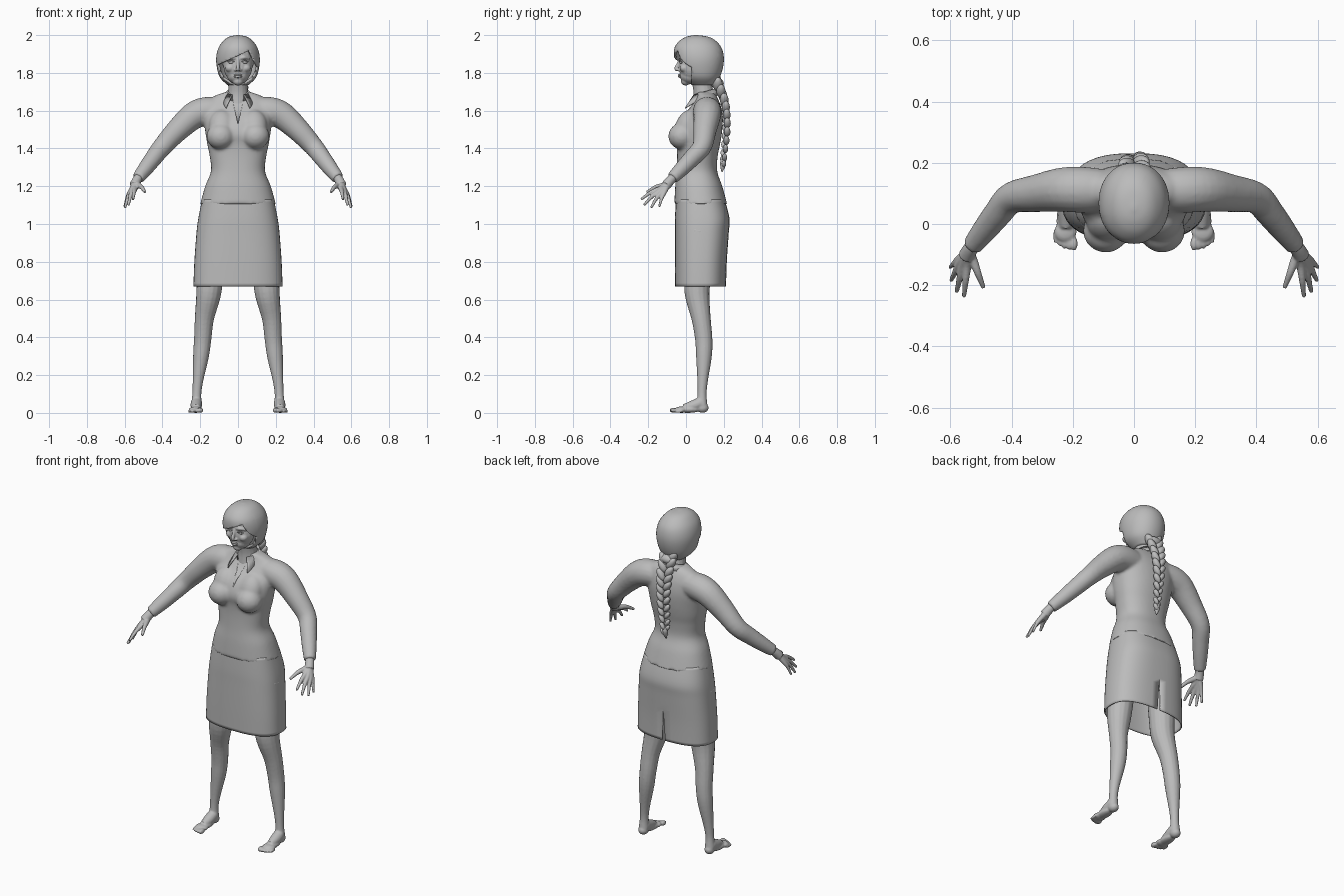
import bpy, bmesh, math
from mathutils import Vector, Matrix

cube = bpy.data.objects.get("Cube")
if cube:
    bpy.data.objects.remove(cube)

grey = bpy.data.materials.new("plain_grey")
grey.use_nodes = True
COLOUR = (0.5, 0.5, 0.5, 1)
grey.diffuse_color = COLOUR
grey.node_tree.nodes["Principled BSDF"].inputs["Base Color"].default_value = COLOUR


# ---------- helpers ----------
def spline(rows, steps):
    """Catmull-Rom through equal-length tuples."""
    out = []
    for i in range(len(rows) - 1):
        a, b, c, d = (rows[min(max(i + k, 0), len(rows) - 1)] for k in (-1, 0, 1, 2))
        for s in range(steps):
            t = s / steps
            out.append([0.5 * (2 * q + (r - p) * t + (2 * p - 5 * q + 4 * r - w) * t * t
                               + (3 * q - p - 3 * r + w) * t ** 3)
                        for p, q, r, w in zip(a, b, c, d)])
    return out + [list(rows[-1])]


def skin(bm, rings, closed=True, caps=True):
    vs = [[bm.verts.new(p) for p in ring] for ring in rings]
    n = len(vs[0])
    for lo, hi in zip(vs, vs[1:]):
        for j in range(n if closed else n - 1):
            k = (j + 1) % n
            bm.faces.new((lo[j], lo[k], hi[k], hi[j]))
    if caps:
        bm.faces.new(vs[0][::-1])
        bm.faces.new(vs[-1])


def loft(bm, rows, steps=5, sides=48, power=2.3, caps=True):
    """Stacked rounded sections: (z, half width, front y, back y)."""
    rings = []
    for z, w, f, b in spline(rows, steps):
        ring = []
        for j in range(sides):
            a = math.tau * j / sides
            c, s = math.cos(a), math.sin(a)
            ring.append((math.copysign(abs(c) ** (2 / power), c) * w,
                         (f + b) / 2 + math.copysign(abs(s) ** (2 / power), s) * (b - f) / 2, z))
        rings.append(ring)
    skin(bm, rings, caps=caps)


def tube(bm, rows, side=1, steps=4, sides=16):
    """Round limb through (x, y, z, radius)."""
    pts = spline([(side * x, y, z, r) for x, y, z, r in rows], steps)
    rings = []
    ref = Vector((0.3, 1, 0.2))
    for i, p in enumerate(pts):
        t = Vector(pts[min(i + 1, len(pts) - 1)][:3]) - Vector(pts[max(i - 1, 0)][:3])
        u = t.cross(ref).normalized()
        ref = u.cross(t).normalized()
        rings.append([Vector(p[:3]) + (u * math.cos(a) + ref * math.sin(a)) * p[3]
                      for a in (math.tau * j / sides for j in range(sides))])
    skin(bm, rings)


def blob(bm, loc, radii, rot=(0, "Y")):
    m = Matrix.Translation(loc) @ Matrix.Rotation(rot[0], 4, rot[1]) @ Matrix.Diagonal((*radii, 1))
    bmesh.ops.create_uvsphere(bm, u_segments=20, v_segments=12, radius=1, matrix=m)


def finish(name, bm, voxel=0, smooth=0, mirror=False, thick=0):
    bmesh.ops.recalc_face_normals(bm, faces=bm.faces)
    for f in bm.faces:
        f.smooth = True
    mesh = bpy.data.meshes.new(name)
    bm.to_mesh(mesh)
    bm.free()
    mesh.materials.append(grey)
    ob = bpy.data.objects.new(name, mesh)
    bpy.context.collection.objects.link(ob)
    if voxel:
        m = ob.modifiers.new("merge", "REMESH")
        m.mode, m.voxel_size, m.use_smooth_shade = "VOXEL", voxel, True
    if smooth:
        m = ob.modifiers.new("soften", "SMOOTH")
        m.factor, m.iterations = 0.5, smooth
    if mirror:
        ob.modifiers.new("mirror", "MIRROR").use_mirror_merge = False
    if thick:
        m = ob.modifiers.new("thickness", "SOLIDIFY")
        m.thickness = thick
    return ob


# ---------- blouse: torso, bust and sleeves ----------
bm = bmesh.new()
loft(bm, [(1.105, .2, -.062, .218), (1.2, .174, -.057, .192), (1.28, .143, -.05, .165),
          (1.36, .15, -.047, .168), (1.42, .162, -.05, .18), (1.48, .172, -.06, .19),
          (1.55, .18, -.035, .195), (1.61, .18, .015, .188), (1.65, .165, .045, .175),
          (1.68, .12, .058, .16), (1.7, .062, .05, .145)])
for s in (1, -1):
    blob(bm, (s * .092, -.022, 1.465), (.075, .072, .07))
    blob(bm, (s * .085, .005, 1.52), (.07, .06, .09), (-.4, "X"))
    tube(bm, [(.1, .11, 1.6, .07), (.17, .112, 1.597, .076), (.235, .112, 1.573, .073),
              (.32, .1, 1.497, .062), (.4, .085, 1.41, .052), (.445, .035, 1.352, .047),
              (.49, -.022, 1.293, .041), (.53, -.073, 1.242, .033)], s)
blouse = finish("blouse", bm, .009, 5)

# ---------- neckline opening ----------
bm = bmesh.new()
tri = [Vector((0, -.045, 1.53)), Vector((.035, .055, 1.69)), Vector((-.035, .055, 1.69))]
normal = Vector((0, -.85, .53))
skin(bm, [[p + normal * d for p in tri] for d in (-.012, .06)])
cutter = finish("neckline_cutter", bm)
cutter.hide_render = True
cutter.hide_viewport = True
cutter.display_type = "WIRE"
cut = blouse.modifiers.new("neckline", "BOOLEAN")
cut.operation, cut.object, cut.solver = "DIFFERENCE", cutter, "EXACT"

# ---------- collar ----------
bm = bmesh.new()
rows = [[], [], []]
for i in range(33):
    t = i / 16 - 1
    a = math.pi / 2 + t * 2.65
    front = (1 - math.sin(a)) / 2
    point = max(0, abs(t) - .7) / .3
    for row, (r, dz) in zip(rows, ((.058, -.015), (.062, .018), (.078 + .012 * point, -.018 - .035 * point))):
        spread = .022 * point if r > .07 else 0
        x = math.cos(a) * r
        rows[rows.index(row)].append((x + math.copysign(spread, x), .095 + math.sin(a) * r
                                      - spread, 1.7 - .035 * front + dz))
skin(bm, rows, closed=False, caps=False)
finish("collar", bm, thick=.005)

# ---------- skirt with back slit ----------
bm = bmesh.new()
loft(bm, [(.67, .236, -.057, .212), (.8, .231, -.058, .216), (.95, .22, -.058, .226),
          (1.03, .21, -.058, .23), (1.13, .19, -.054, .205)], power=2.6, caps=False)
slit = [e for e in bm.edges if all(abs(v.co.x) < .001 and v.co.y > .1 and v.co.z < .87 for v in e.verts)]
bmesh.ops.split_edges(bm, edges=slit)
for v in bm.verts:
    if abs(v.co.x) < .001 and v.co.y > .1 and v.co.z < .85:
        v.co.x += math.copysign((.87 - v.co.z) * .05, v.link_faces[0].calc_center_median().x)
finish("skirt", bm, thick=.006)

# ---------- bare legs and feet ----------
bm = bmesh.new()
tube(bm, [(.135, .07, .97, .085), (.148, .06, .72, .071), (.157, .06, .62, .065), (.178, .08, .5, .051),
          (.187, .094, .39, .046), (.196, .095, .3, .042), (.212, .088, .17, .028),
          (.218, .085, .1, .024), (.22, .085, .04, .029)])
tube(bm, [(.22, .08, .055, .03), (.221, .04, .038, .03), (.222, -.01, .024, .022)])
blob(bm, (.22, .088, .027), (.028, .032, .027))
blob(bm, (.222, .01, .018), (.032, .07, .018))
blob(bm, (.224, -.025, .017), (.037, .035, .017))
for k in range(5):
    size = .014 - .0016 * k
    blob(bm, (.196 + .0155 * k, -.064 + .003 * k * k / 2, size), (size * .85, .024, size))
finish("legs", bm, .005, 3, True)

# ---------- hands ----------
bm = bmesh.new()
tube(bm, [(.515, -.055, 1.26, .024), (.535, -.082, 1.232, .025), (.548, -.105, 1.205, .027)])
fingers = [((.545, -.135, 1.188), (.556, -.238, 1.13), .0105), ((.56, -.135, 1.178), (.58, -.222, 1.1), .0105),
           ((.57, -.127, 1.17), (.598, -.185, 1.086), .01), ((.574, -.115, 1.166), (.602, -.142, 1.09), .009),
           ((.528, -.115, 1.205), (.492, -.208, 1.168), .0115)]
for root, tip, r in fingers:
    mid = [(a + b) / 2 for a, b in zip(root, tip)]
    mid[2] += .008
    tube(bm, [(.542, -.095, 1.215, .018), (*root, r * 1.35), (*mid, r), (*tip, r * .65)])
finish("hands", bm, .004, 2, True)

# ---------- head and neck ----------
bm = bmesh.new()
tube(bm, [(0, .1, 1.6, .07), (0, .095, 1.68, .056), (0, .085, 1.74, .051), (0, .07, 1.82, .055)])
blob(bm, (0, .075, 1.885), (.092, .112, .1))
blob(bm, (0, .03, 1.835), (.077, .068, .09))
blob(bm, (0, .025, 1.785), (.058, .058, .045))
blob(bm, (0, -.002, 1.755), (.028, .025, .022))
blob(bm, (0, -.014, 1.787), (.03, .022, .018))
tube(bm, [(0, -.032, 1.872, .008), (0, -.041, 1.85, .008), (0, -.052, 1.825, .01), (0, -.047, 1.812, .009)])
for s in (1, -1):
    blob(bm, (s * .012, -.037, 1.815), (.009, .011, .007))
    blob(bm, (s * .042, -.008, 1.825), (.026, .026, .022))
    tube(bm, [(.012, -.032, 1.876, .006), (.035, -.03, 1.882, .008), (.062, -.008, 1.874, .006)], s)
finish("head", bm, .0045, 3)

# ---------- lips and eyes ----------
bm = bmesh.new()
for z, r in ((1.7895, .0055), (1.7805, .0065)):
    blob(bm, (0, -.033, z), (.021, .009, r))
finish("lips", bm)
bm = bmesh.new()
blob(bm, (.035, -.021, 1.856), (.015, .013, .008))
tube(bm, [(.018, -.031, 1.858, .002), (.034, -.0345, 1.866, .003), (.053, -.022, 1.858, .002)])
finish("eyes", bm, mirror=True)

# ---------- hair with a swept fringe ----------
bm = bmesh.new()
loft(bm, [(1.735, .055, .03, .15), (1.775, .095, -.02, .178), (1.83, .112, -.052, .196), (1.885, .115, -.064, .2),
          (1.935, .102, -.06, .187), (1.972, .075, -.032, .155), (1.992, .045, .005, .115),
          (2.0, .006, .045, .06)], power=2.1)
planes = [(Vector((0, .028, 0)), Vector((0, 1, 0))), (Vector((.06, 0, 1.918)), Vector((-.45, 0, 1))),
          (Vector((.06, 0, 1.918)), Vector((1.9, 0, 1)))]
for co, no in planes:
    bmesh.ops.bisect_plane(bm, geom=bm.verts[:] + bm.edges[:] + bm.faces[:], plane_co=co, plane_no=no)
opening = [f for f in bm.faces if all((f.calc_center_median() - co).dot(no) < 0 for co, no in planes)]
bmesh.ops.delete(bm, geom=opening, context="FACES")
finish("hair", bm, thick=.012)

# ---------- braid ----------
bm = bmesh.new()
path = spline([(.165, 1.75), (.198, 1.67), (.212, 1.59), (.214, 1.5), (.205, 1.41), (.197, 1.33)], 2)
for i, (y, z) in enumerate(path):
    size = 1.05 - .055 * i
    for s in (1, -1):
        blob(bm, (s * .025 * size, y + .004 * s, z - .012 * s), (.022 * size, .024 * size, .042 * size),
             (s * .6, "Y"))
blob(bm, (0, .165, 1.745), (.05, .035, .028))
tube(bm, [(0, .197, 1.345, .011), (0, .197, 1.325, .016), (0, .194, 1.3, .012), (0, .19, 1.275, .002)])
finish("braid", bm)
